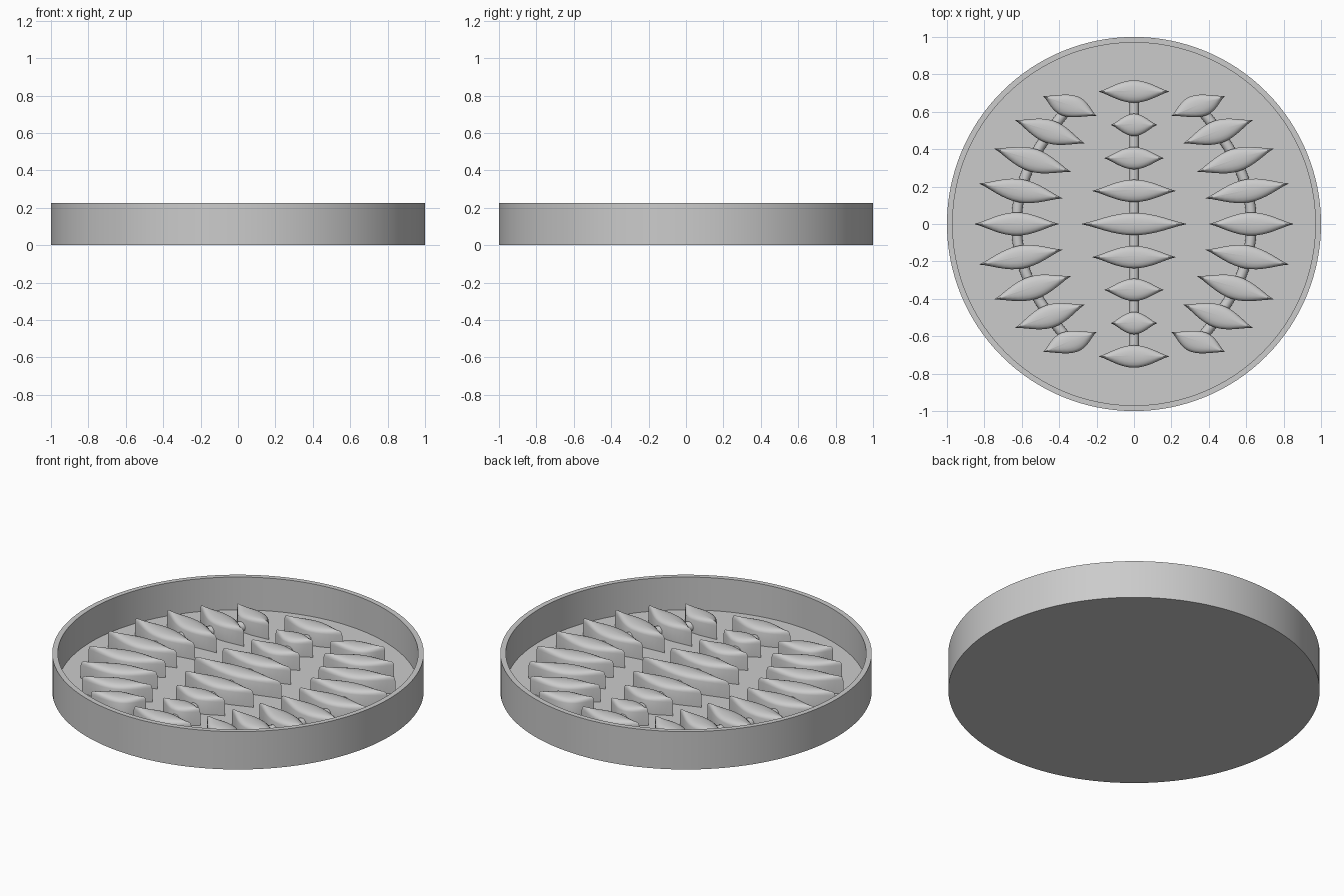
import bpy, bmesh, math
from mathutils import Vector

cube = bpy.data.objects.get("Cube")
if cube:
    bpy.data.objects.remove(cube, do_unlink=True)

grey = bpy.data.materials.new("plain grey")
grey.use_nodes = True
grey.diffuse_color = (0.6, 0.6, 0.6, 1)
grey.node_tree.nodes["Principled BSDF"].inputs["Base Color"].default_value = grey.diffuse_color

FLOOR = 0.03


def finish(obj, angle=35):
    """Give the object its colour and smooth shading with sharp edges kept."""
    obj.data.materials.append(grey)
    bpy.ops.object.select_all(action="DESELECT")
    obj.select_set(True)
    bpy.context.view_layer.objects.active = obj
    bpy.ops.object.shade_smooth_by_angle(angle=math.radians(angle))


def from_bmesh(name, bm):
    bmesh.ops.recalc_face_normals(bm, faces=bm.faces)
    mesh = bpy.data.meshes.new(name)
    bm.to_mesh(mesh)
    bm.free()
    obj = bpy.data.objects.new(name, mesh)
    bpy.context.collection.objects.link(obj)
    finish(obj)
    return obj


def dish():
    """Shallow round tray turned from one wall profile."""
    bm = bmesh.new()
    profile = [(0, 0), (1, 0), (1, 0.225), (0.97, 0.225), (0.97, FLOOR), (0, FLOOR)]
    verts = [bm.verts.new((r, 0, z)) for r, z in profile]
    edges = [bm.edges.new(pair) for pair in zip(verts, verts[1:])]
    bmesh.ops.spin(bm, geom=verts + edges, cent=(0, 0, 0), axis=(0, 0, 1),
                   angle=math.tau, steps=128, use_merge=False)
    bmesh.ops.remove_doubles(bm, verts=bm.verts, dist=0.0001)
    return from_bmesh("dish", bm)


def leaf(name, tip_a, tip_b, width=0.06, skew=0.0):
    """Upright leaf between two tips, with a softly rounded top."""
    a, b = Vector(tip_a), Vector(tip_b)
    mid, half = (a + b) / 2, (b - a) / 2
    along = half.normalized()
    across = Vector((-along.y, along.x)) + along * skew
    n = 14
    outline = []
    for side in (1, -1):
        for i in range(n):
            t = side * (1 - 2 * i / n)
            outline.append((t, side * width * math.cos(t * math.pi / 2) ** 1.25))
    # Each layer: length scale, width scale, height
    layers = [(1, 1, FLOOR - 0.005), (1, 1, 0.108), (0.99, 0.92, 0.118),
              (0.97, 0.75, 0.126), (0.94, 0.45, 0.131), (0.9, 0.15, 0.133)]
    bm = bmesh.new()
    rings = []
    for ls, ws, z in layers:
        ring = []
        for t, w in outline:
            p = mid + half * (t * ls) + across * (w * ws)
            ring.append(bm.verts.new((p.x, p.y, z)))
        rings.append(ring)
    count = len(outline)
    for low, high in zip(rings, rings[1:]):
        for i in range(count):
            j = (i + 1) % count
            bm.faces.new((low[i], low[j], high[j], high[i]))
    bm.faces.new(rings[0])
    bm.faces.new(rings[-1])
    return from_bmesh(name, bm)


def stem(name, points):
    """Round rod lying on the dish floor along a smooth path."""
    curve = bpy.data.curves.new(name, "CURVE")
    curve.dimensions = "3D"
    curve.bevel_depth = 0.028
    curve.bevel_resolution = 4
    curve.use_fill_caps = True
    spline = curve.splines.new("BEZIER")
    spline.bezier_points.add(len(points) - 1)
    for bp, (x, y) in zip(spline.bezier_points, points):
        bp.co = (x, y, 0.06)
        bp.handle_left_type = bp.handle_right_type = "AUTO"
    obj = bpy.data.objects.new(name, curve)
    bpy.context.collection.objects.link(obj)
    bpy.ops.object.select_all(action="DESELECT")
    obj.select_set(True)
    bpy.context.view_layer.objects.active = obj
    bpy.ops.object.convert(target="MESH")
    finish(bpy.context.view_layer.objects.active)


dish()

# Middle row of leaves: distance from centre, half length
middle = [(0, 0.285), (0.177, 0.225), (0.352, 0.16), (0.53, 0.123), (0.708, 0.19)]
for k, (y, half) in enumerate(middle):
    for end, s in (("back", 1), ("front", -1))[:2 if y else 1]:
        leaf(f"middle_leaf_{end}_{k}", (-half, s * y), (half, s * y))
stem("middle_stem", [(0, -0.7), (0, 0.7)])

# Side rows of leaves: inner tip and outer tip, mirrored in x and y
side = [((0.4, 0), (0.855, 0)), ((0.38, 0.137), (0.83, 0.217)),
        ((0.335, 0.278), (0.75, 0.405)), ((0.262, 0.43), (0.637, 0.556)),
        ((0.2, 0.578), (0.487, 0.685))]
for label, sx in (("left", 1), ("right", -1)):
    for k, (p, q) in enumerate(side):
        for end, sy in (("back", 1), ("front", -1))[:2 if k else 1]:
            skew = -0.35 * sx * sy if k == 4 else 0
            tips = [(sx * x, sy * y) for x, y in (p, q)]
            leaf(f"{label}_leaf_{end}_{k}", *sorted(tips), 0.062, skew)
    centres = [(sx * (p[0] + q[0]) / 2, (p[1] + q[1]) / 2) for p, q in side]
    front = [(x, -y) for x, y in reversed(centres[1:])]
    stem(f"{label}_stem", front + centres)
